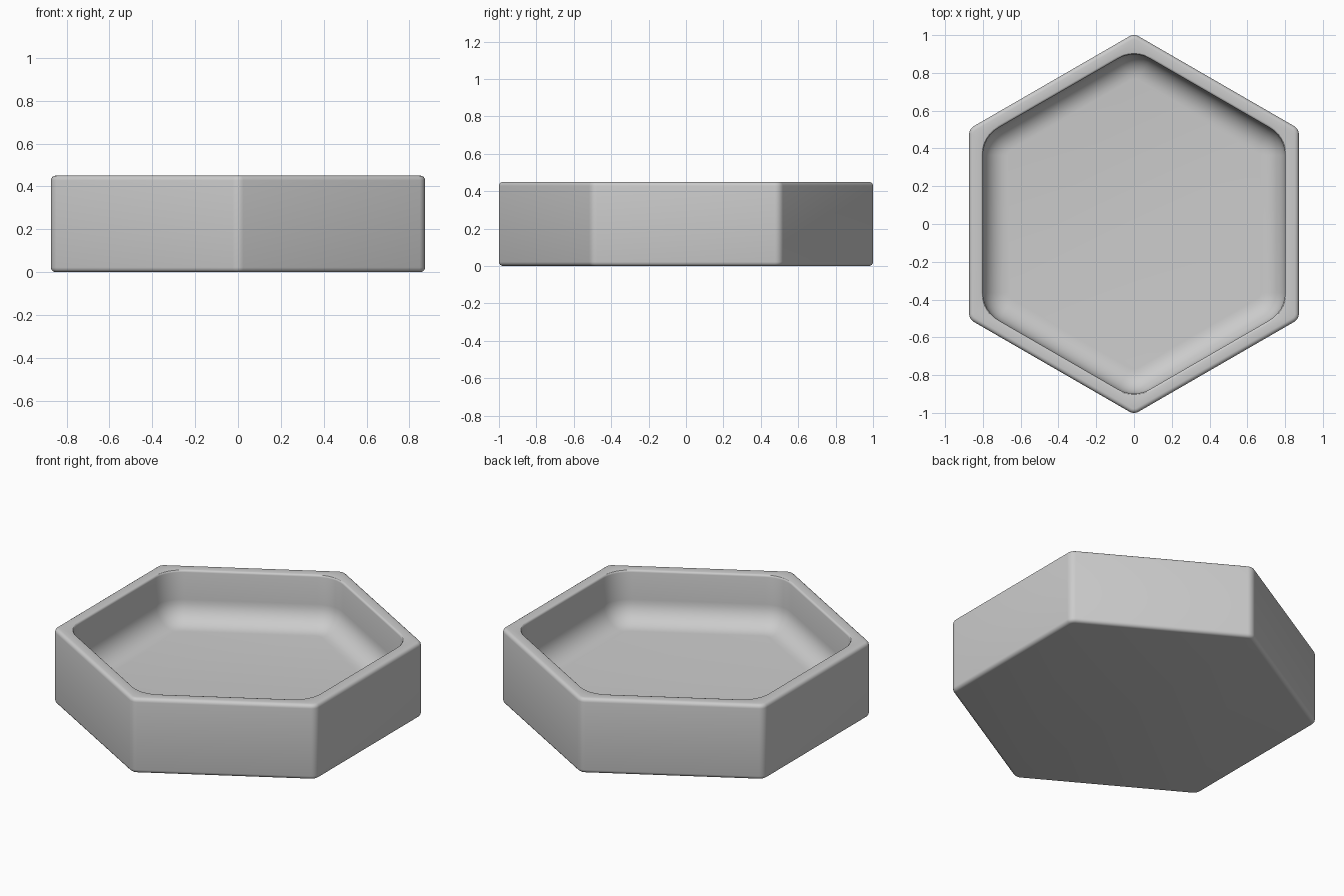
import bpy, bmesh
from math import sin, cos, pi, radians

if "Cube" in bpy.data.objects:
    bpy.data.objects.remove(bpy.data.objects["Cube"])

SEG = 6            # steps per rounded corner


def hex_ring(bm, apothem, corner, z):
    """Rounded hexagon with points on +y and -y."""
    reach = (apothem - corner) / cos(pi / 6)
    verts = []
    for k in range(6):
        a = pi / 2 + k * pi / 3
        for i in range(SEG + 1):
            b = a + radians(-30 + 60 * i / SEG)
            verts.append(bm.verts.new((reach * cos(a) + corner * cos(b),
                                       reach * sin(a) + corner * sin(b), z)))
    return verts


def arc(cx, cz, r, a0, a1, n):
    """Points of a profile arc as (apothem, z)."""
    return [(cx + r * cos(radians(a0 + (a1 - a0) * i / n)),
             cz + r * sin(radians(a0 + (a1 - a0) * i / n))) for i in range(n + 1)]


# Dimensions
HEIGHT, FLOOR = 0.45, 0.145
OUT, OUT_R = 0.8727, 0.05      # outer apothem and corner radius
INN, INN_R = 0.80, 0.17        # cavity apothem and corner radius
EDGE, LIP, FILLET = 0.022, 0.012, 0.13

# Outside profile: bottom edge, wall, rim edge
outer = arc(OUT - EDGE, EDGE, EDGE, -90, 0, 4) + arc(OUT - EDGE, HEIGHT - EDGE, EDGE, 0, 90, 4)
# Cavity profile: lip, inner wall, floor fillet
inner = (arc(INN + LIP, HEIGHT - LIP, LIP, 90, 180, 3)
         + arc(INN - FILLET, FLOOR + FILLET, FILLET, 0, -90, 8))

bm = bmesh.new()
rings = [hex_ring(bm, a, OUT_R + a - OUT, z) for a, z in outer]
rings += [hex_ring(bm, a, INN_R + a - INN, z) for a, z in inner]
for lo, hi in zip(rings, rings[1:]):
    n = len(lo)
    for i in range(n):
        j = (i + 1) % n
        bm.faces.new((lo[i], lo[j], hi[j], hi[i]))
bm.faces.new(rings[0][::-1])   # underside
bm.faces.new(rings[-1])        # tray floor
bmesh.ops.recalc_face_normals(bm, faces=bm.faces)

mesh = bpy.data.meshes.new("hexagonal_tray")
bm.to_mesh(mesh)
bm.free()
tray = bpy.data.objects.new("hexagonal_tray", mesh)
bpy.context.collection.objects.link(tray)
bpy.context.view_layer.objects.active = tray
tray.select_set(True)
bpy.ops.object.shade_smooth_by_angle(angle=radians(30))
